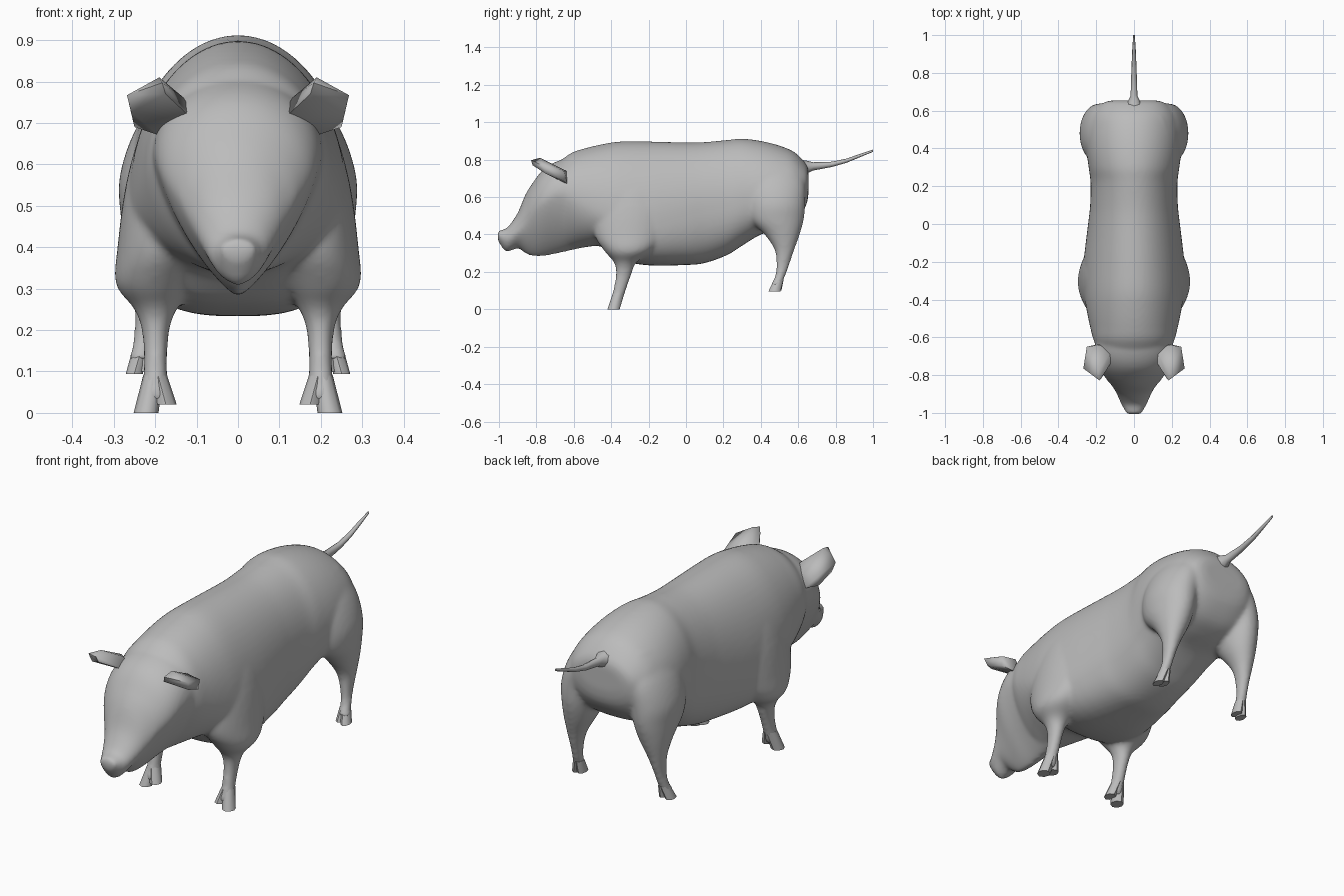
import bpy, bmesh, math
from mathutils import Vector

if "Cube" in bpy.data.objects:
    bpy.data.objects.remove(bpy.data.objects["Cube"])

skin = bpy.data.materials.new("grey_skin")
skin.use_nodes = True
GREY = (0.5, 0.5, 0.5, 1)
skin.diffuse_color = GREY
skin.node_tree.nodes["Principled BSDF"].inputs["Base Color"].default_value = GREY


def refine(table, steps=4):
    """Blend smoothly between the rows of a section table."""
    rows = [Vector(r) for r in table]
    out = []
    for i in range(len(rows) - 1):
        a, b = rows[i], rows[i + 1]
        before, after = rows[max(i - 1, 0)], rows[min(i + 2, len(rows) - 1)]
        for k in range(steps):
            t = k / steps
            curve = (b - before) * t + (2 * before - 5 * a + 4 * b - after) * t ** 2 \
                + (3 * a - before - 3 * b + after) * t ** 3
            out.append(a + curve / 2)
    return out + [rows[-1]]


def loft(bm, rings):
    """Skin a list of closed rings and cap both ends."""
    loops = [[bm.verts.new(p) for p in ring] for ring in rings]
    n = len(loops[0])
    for a, b in zip(loops, loops[1:]):
        for i in range(n):
            j = (i + 1) % n
            bm.faces.new((a[i], a[j], b[j], b[i]))
    bm.faces.new(loops[0][::-1])
    bm.faces.new(loops[-1])


def power(v, e):
    return math.copysign(abs(v) ** e, v)


def body_ring(y, low, top, mid, half, belly, n=64):
    """Ring across y, with separate upper and lower curves."""
    pts = []
    for i in range(n):
        a = math.tau * i / n
        c, s = math.cos(a), math.sin(a)
        if s >= 0:
            pts.append((half * c, y, mid + (top - mid) * s))
        else:
            pts.append((half * power(c, belly), y, mid + (mid - low) * power(s, belly)))
    return pts


def leg_ring(side, z, y0, y1, x0, x1, n=32):
    """Flat oval ring that fills the given extents."""
    cx, cy, rx, ry = (x0 + x1) / 2, (y0 + y1) / 2, (x1 - x0) / 2, (y1 - y0) / 2
    return [(side * (cx + rx * math.cos(math.tau * i / n)),
             cy + ry * math.sin(math.tau * i / n), z) for i in range(n)]


def finish(bm, name, angle=50):
    bmesh.ops.recalc_face_normals(bm, faces=bm.faces)
    mesh = bpy.data.meshes.new(name)
    bm.to_mesh(mesh)
    bm.free()
    mesh.materials.append(skin)
    ob = bpy.data.objects.new(name, mesh)
    bpy.context.collection.objects.link(ob)
    bpy.ops.object.select_all(action='DESELECT')
    ob.select_set(True)
    bpy.context.view_layer.objects.active = ob
    bpy.ops.object.shade_smooth_by_angle(angle=math.radians(angle))
    return ob


# Section tables: y, bottom, top, widest height, half width, lower roundness
TORSO = [
    (-.70, .32, .77, .61, .17, 1.4), (-.62, .32, .832, .60, .212, 1.2),
    (-.55, .33, .858, .57, .231, 1.05), (-.45, .335, .882, .53, .252, .9),
    (-.35, .265, .897, .49, .266, .75), (-.20, .235, .897, .47, .266, .7),
    (0, .237, .892, .52, .243, .75), (.10, .247, .894, .55, .232, .8),
    (.22, .29, .905, .57, .23, .8), (.30, .34, .912, .60, .24, .8),
    (.40, .40, .90, .60, .252, .8), (.50, .43, .875, .60, .25, .8),
    (.58, .47, .84, .62, .227, .8), (.64, .55, .78, .67, .165, .8),
    (.655, .62, .74, .68, .11, .8)]
HEAD = [
    (-1.007, .37, .418, .40, .038, 1), (-.975, .318, .428, .385, .056, 1.2),
    (-.95, .308, .442, .385, .07, 1.2), (-.90, .325, .515, .42, .092, 1.3),
    (-.86, .30, .61, .47, .115, 1.4), (-.82, .283, .675, .53, .148, 1.5),
    (-.76, .283, .75, .58, .185, 1.5), (-.68, .30, .795, .62, .203, 1.4),
    (-.55, .33, .83, .60, .21, 1.2)]
# Leg tables: height, back-to-front extents, inner and outer side
FRONT_LEG = [
    (.03, -.41, -.345, .165, .24), (.10, -.39, -.322, .170, .229),
    (.19, -.375, -.29, .167, .231), (.25, -.385, -.265, .148, .25),
    (.31, -.435, -.18, .11, .295), (.40, -.49, -.11, .08, .291),
    (.55, -.50, -.08, .05, .271), (.68, -.45, -.12, .05, .232),
    (.80, -.38, -.18, .04, .15)]
HIND_LEG = [
    (.13, .45, .51, .207, .265), (.18, .477, .532, .203, .252),
    (.25, .482, .557, .193, .25), (.32, .473, .58, .17, .258),
    (.40, .42, .608, .13, .272), (.48, .34, .63, .10, .284),
    (.57, .32, .638, .08, .286), (.68, .31, .635, .06, .25),
    (.80, .32, .59, .04, .175)]

# Body: torso, head and legs fused into one smooth skin
bm = bmesh.new()
for table in (TORSO, HEAD):
    loft(bm, [body_ring(*s) for s in refine(table)])
for side in (1, -1):
    for leg in (FRONT_LEG, HIND_LEG):
        loft(bm, [leg_ring(side, *s) for s in refine(leg)])
body = finish(bm, "body")
remesh = body.modifiers.new("fuse", 'REMESH')
remesh.mode = 'VOXEL'
remesh.voxel_size = 0.01
remesh.use_smooth_shade = True
smooth = body.modifiers.new("soften", 'SMOOTH')
smooth.factor = 0.5
smooth.iterations = 10

# Cloven feet
TOES = {
    "front_outer_toe": [(0, -.42, -.355, .192, .252), (.09, -.39, -.328, .18, .229)],
    "front_inner_toe": [(.02, -.412, -.35, .148, .2), (.09, -.39, -.328, .171, .215)],
    "hind_outer_toe": [(.094, .44, .505, .23, .271), (.16, .472, .522, .21, .253)],
    "hind_inner_toe": [(.10, .445, .51, .2, .24), (.16, .472, .522, .205, .24)]}
EAR = [(.10, -.70, .70), (.13, -.69, .76), (.175, -.82, .77),
       (.183, -.828, .797), (.19, -.78, .81), (.268, -.765, .767),
       (.258, -.75, .725), (.25, -.66, .69), (.25, -.65, .735),
       (.19, -.635, .67), (.18, -.64, .74)]
for side, label in ((1, "left"), (-1, "right")):
    for name, rings in TOES.items():
        bm = bmesh.new()
        loft(bm, [leg_ring(side, *s, n=8) for s in rings])
        finish(bm, f"{label}_{name}")

    # Ear: wedge leaning forward and outward
    bm = bmesh.new()
    for x, y, z in EAR:
        bm.verts.new((side * x, y, z))
    bmesh.ops.convex_hull(bm, input=bm.verts)
    finish(bm, f"{label}_ear", 80)

# Tail: y, height, half width, half thickness
TAIL = [(.60, .755, .06, .045), (.645, .76, .035, .035), (.68, .764, .018, .022),
        (.78, .775, .015, .014), (.86, .795, .012, .011),
        (.93, .822, .009, .009), (1, .848, .004, .006)]
bm = bmesh.new()
loft(bm, [[(w * math.cos(math.tau * i / 8), y, z + t * math.sin(math.tau * i / 8))
           for i in range(8)] for y, z, w, t in TAIL])
finish(bm, "tail")
